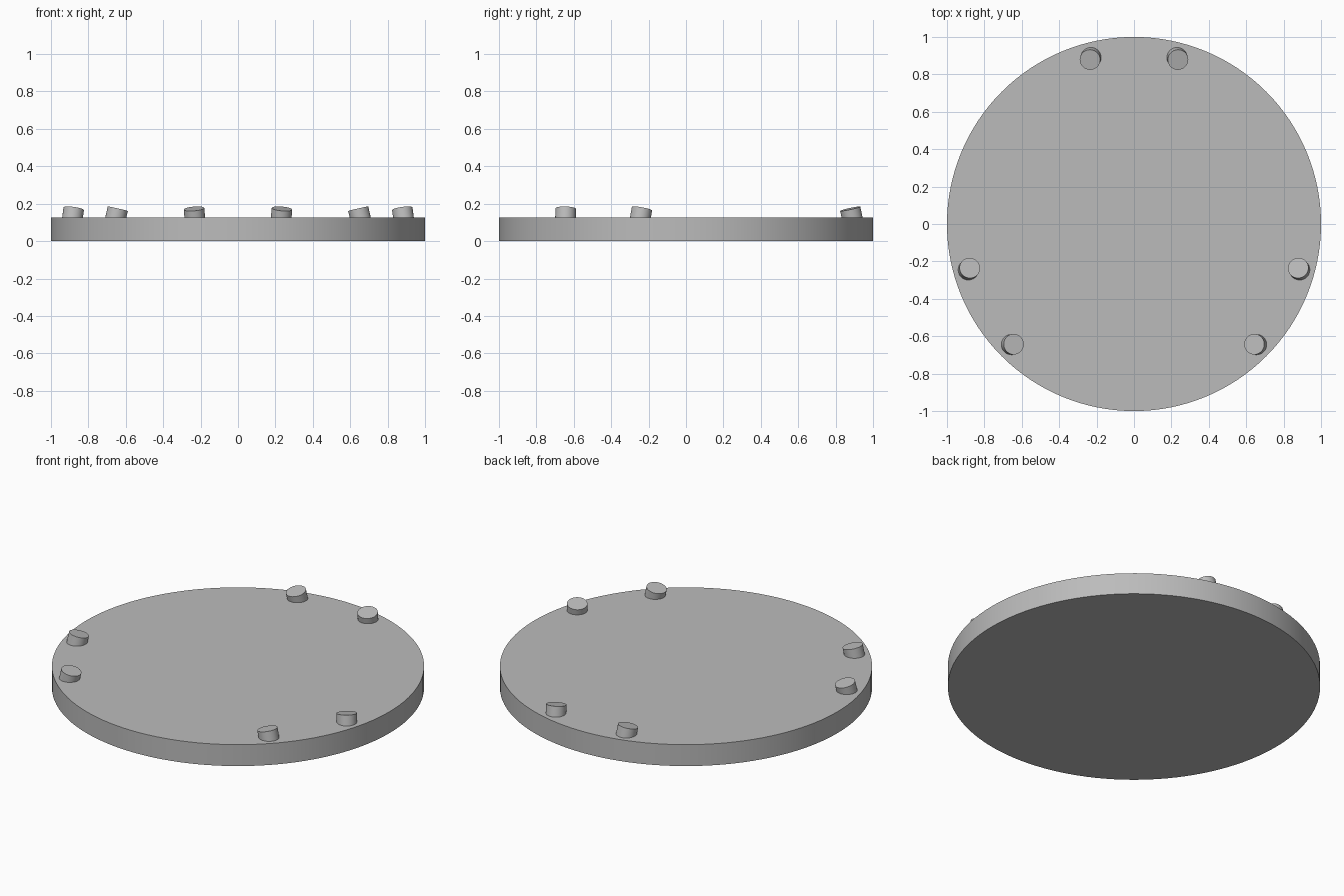
import bpy, math
from mathutils import Vector, Matrix

if "Cube" in bpy.data.objects:
    bpy.data.objects.remove(bpy.data.objects["Cube"])

grey = bpy.data.materials.new("plain grey")
grey.diffuse_color = (0.5, 0.5, 0.5, 1)
grey.use_nodes = True
grey.node_tree.nodes["Principled BSDF"].inputs["Base Color"].default_value = grey.diffuse_color

def cylinder(name, radius, depth, matrix, sides):
    bpy.ops.mesh.primitive_cylinder_add(vertices=sides, radius=radius, depth=depth)
    ob = bpy.context.object
    ob.name = name
    ob.data.transform(matrix)
    ob.data.materials.append(grey)
    bpy.ops.object.shade_smooth_by_angle(angle=math.radians(30))
    return ob

# Round base plate
H = 0.127
cylinder("base_disc", 1.0, H, Matrix.Translation((0, 0, H / 2)), 128)

# Three mirrored pairs of pegs near the rim, each tilted inward
TILT = math.radians(13)
for pair in range(3):
    for side in (-1, 1):
        mid = math.radians(90 + 120 * pair)
        pos = mid + side * math.radians(15)
        lean = mid + math.pi - side * math.radians(22)
        axis = Vector((math.sin(TILT) * math.cos(lean), math.sin(TILT) * math.sin(lean), math.cos(TILT)))
        top = Vector((0.909 * math.cos(pos), 0.909 * math.sin(pos), 0.173))
        depth = 0.075
        rot = axis.to_track_quat('Z', 'Y').to_matrix().to_4x4()
        cylinder("peg", 0.055, depth, Matrix.Translation(top - axis * depth / 2) @ rot, 48)
